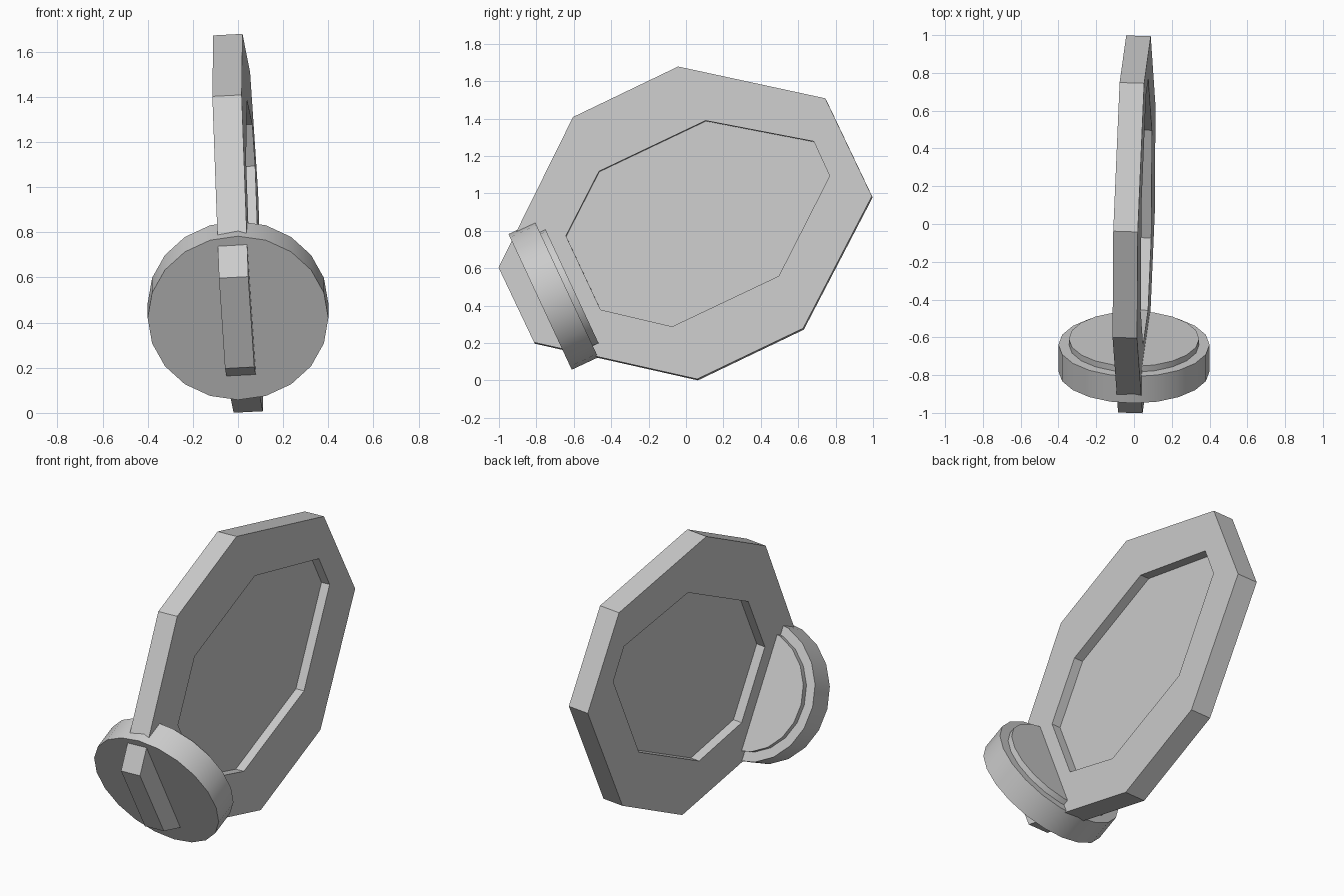
import bpy, bmesh, math
from mathutils import Vector, Matrix

cube = bpy.data.objects.get("Cube")
if cube:
    bpy.data.objects.remove(cube, do_unlink=True)

grey = bpy.data.materials.new("plain grey")
grey.use_nodes = True
grey.diffuse_color = (0.6, 0.6, 0.6, 1)
grey.node_tree.nodes["Principled BSDF"].inputs["Base Color"].default_value = (0.6, 0.6, 0.6, 1)


def add_object(name, bm):
    bmesh.ops.recalc_face_normals(bm, faces=bm.faces)
    mesh = bpy.data.meshes.new(name)
    bm.to_mesh(mesh)
    bm.free()
    mesh.materials.append(grey)
    obj = bpy.data.objects.new(name, mesh)
    bpy.context.collection.objects.link(obj)
    return obj


# Octagonal board, leaning slightly sideways, with a recessed panel on both sides
LEAN_Y, LEAN_Z, BASE_X = 0.0316, -0.052, 0.0434
HALF_THICK, PANEL_HALF = 0.065, 0.009
normal = Vector((1, -LEAN_Y, -LEAN_Z)).normalized()
outline = [(-0.04, 1.675), (0.747, 1.505), (0.996, 0.982), (0.628, 0.275),
           (0.062, 0.004), (-0.81, 0.2), (-1.0, 0.6), (-0.602, 1.405)]
recess = [(0.107, 1.386), (0.685, 1.275), (0.77, 1.09), (0.498, 0.555),
          (-0.072, 0.285), (-0.455, 0.375), (-0.64, 0.77), (-0.463, 1.115)]


def ring(bm, points, offset):
    return [bm.verts.new(Vector((BASE_X + LEAN_Y * y + LEAN_Z * z, y, z)) + normal * offset)
            for y, z in points]


def bridge(bm, a, b):
    n = len(a)
    for i in range(n):
        j = (i + 1) % n
        bm.faces.new((a[i], a[j], b[j], b[i]))


bm = bmesh.new()
edges = []
for side in (1, -1):
    outer = ring(bm, outline, side * HALF_THICK)
    lip = ring(bm, recess, side * HALF_THICK)
    floor = ring(bm, recess, side * PANEL_HALF)
    bridge(bm, outer, lip)
    bridge(bm, lip, floor)
    bm.faces.new(floor)
    edges.append(outer)
bridge(bm, *edges)
add_object("octagonal_board", bm)

# Tilted round base with a thinner raised step behind it
TILT = math.radians(25)
axis = Vector((0, math.cos(TILT), math.sin(TILT)))
front_centre = Vector((0, -0.78, 0.42))


def add_disc(name, radius, start, end):
    bm = bmesh.new()
    bmesh.ops.create_cone(bm, cap_ends=True, segments=20, radius1=radius,
                          radius2=radius, depth=end - start)
    place = (Matrix.Translation(front_centre + axis * (start + end) / 2)
             @ Matrix.Rotation(TILT - math.pi / 2, 4, 'X'))
    bmesh.ops.transform(bm, matrix=place, verts=bm.verts)
    obj = add_object(name, bm)
    bpy.ops.object.select_all(action='DESELECT')
    obj.select_set(True)
    bpy.context.view_layer.objects.active = obj
    bpy.ops.object.shade_smooth_by_angle(angle=math.radians(30))


add_disc("round_base", 0.4, 0.0, 0.156)
add_disc("base_step", 0.345, 0.15, 0.19)
